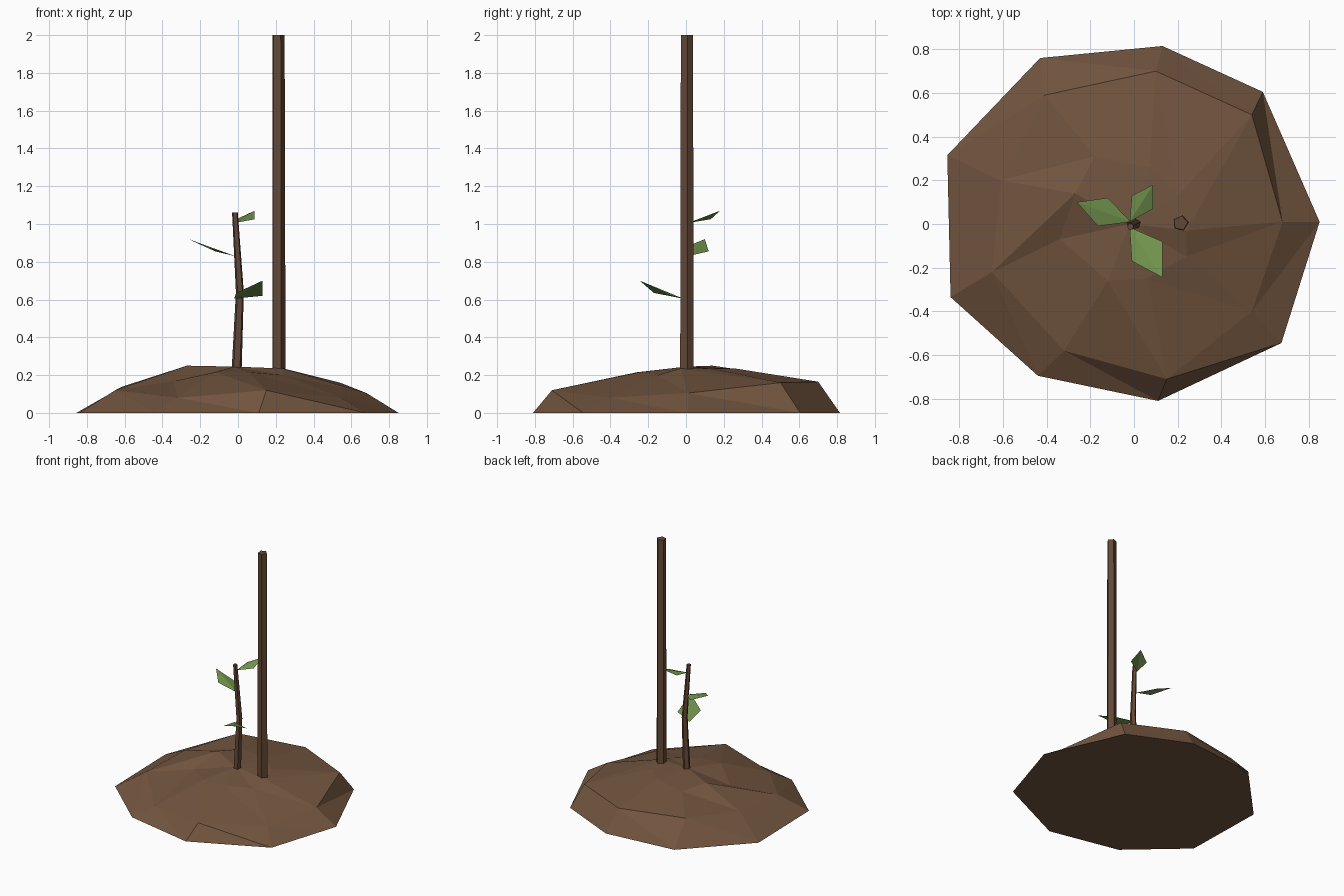
import bpy, bmesh
from math import cos, sin, radians, tau

if "Cube" in bpy.data.objects:
    bpy.data.objects.remove(bpy.data.objects["Cube"])


def material(name, rgb):
    m = bpy.data.materials.new(name)
    m.diffuse_color = (*rgb, 1)
    m.use_nodes = True
    m.node_tree.nodes["Principled BSDF"].inputs["Base Color"].default_value = m.diffuse_color
    return m


SOIL = material("soil", (0.17, 0.092, 0.05))
WOOD = material("wood", (0.13, 0.066, 0.036))
GREEN = material("leaf_green", (0.17, 0.30, 0.075))


def build(name, verts, faces, mat, solid=True):
    me = bpy.data.meshes.new(name)
    me.from_pydata(verts, [], faces)
    if solid:
        bm = bmesh.new()
        bm.from_mesh(me)
        bmesh.ops.recalc_face_normals(bm, faces=bm.faces)
        bm.to_mesh(me)
        bm.free()
    me.materials.append(mat)
    ob = bpy.data.objects.new(name, me)
    bpy.context.collection.objects.link(ob)
    return ob


def rod(name, path, sides, angle, mat):
    """Capped tube through (x, y, z, radius) stations."""
    verts, faces = [], []
    for x, y, z, r in path:
        for i in range(sides):
            a = radians(angle) + tau * i / sides
            verts.append((x + r * cos(a), y + r * sin(a), z))
    for k in range(len(path) - 1):
        for i in range(sides):
            j, b = (i + 1) % sides, k * sides
            faces.append((b + i, b + j, b + sides + j, b + sides + i))
    last = (len(path) - 1) * sides
    faces += [tuple(range(sides)), tuple(range(last, last + sides))]
    return build(name, verts, faces, mat)


# Soil mound: three irregular nine-sided rings, each strip triangulated
foot = [(.85, .01, 0), (.59, .605, 0), (.13, .815, 0), (-.43, .76, 0), (-.855, .315, 0),
        (-.84, -.335, 0), (-.44, -.695, 0), (.11, -.81, 0), (.675, -.545, 0)]
shoulder = [(.68, .01, .105), (.54, .50, .16), (.10, .70, .165), (-.41, .59, .18), (-.61, .20, .14),
            (-.65, -.22, .12), (-.32, -.58, .08), (.15, -.71, .12), (.54, -.40, .08)]
crown = [(.24, -.03, .235), (.20, .13, .235), (.07, .26, .235), (-.18, .31, .225), (-.27, .14, .25),
         (-.34, -.07, .168), (-.12, -.26, .215), (.06, -.25, .215), (.24, -.15, .20)]
N = 9
faces = []
for i in range(N):
    j = (i + 1) % N
    for o in (0, N):
        faces += [(o + i, o + j, o + N + i), (o + j, o + N + j, o + N + i)]
    faces += [(2 * N + i, 2 * N + j, 3 * N), (j, i, 3 * N + 1)]
build("soil_mound", foot + shoulder + crown + [(-.02, 0, .245), (0, 0, 0)], faces, SOIL)

# Support stake
rod("stake", [(.214, .004, .15, .038), (.213, .004, 2.0, .034)], 5, 5, WOOD)

# Bent sapling stem
rod("stem", [(-.01, 0, .15, .029), (.01, .002, .64, .022), (-.016, -.012, 1.06, .016)], 5, 20, WOOD)

# Leaves: base, side, tip, side, creased along the midrib
leaves = [
    ("lower_leaf", [(-.02, -.015, .605), (-.01, -.17, .635), (.13, -.245, .70), (.13, -.08, .62)]),
    ("middle_leaf", [(-.015, .01, .83), (-.12, .12, .855), (-.262, .10, .92), (-.165, -.01, .875)]),
    ("upper_leaf", [(-.02, .01, 1.005), (-.01, .13, 1.025), (.088, .18, 1.07), (.088, .07, 1.025)]),
]
for name, pts in leaves:
    flip = name == "middle_leaf"
    # wind every leaf so its upper face points up
    (ax, ay, _), (bx, by, _), (cx, cy, _) = pts[:3]
    up = (bx - ax) * (cy - ay) - (by - ay) * (cx - ax) > 0
    tris = [(0, 1, 2), (0, 2, 3)] if up else [(0, 2, 1), (0, 3, 2)]
    build(name, pts, tris, GREEN, solid=False)
